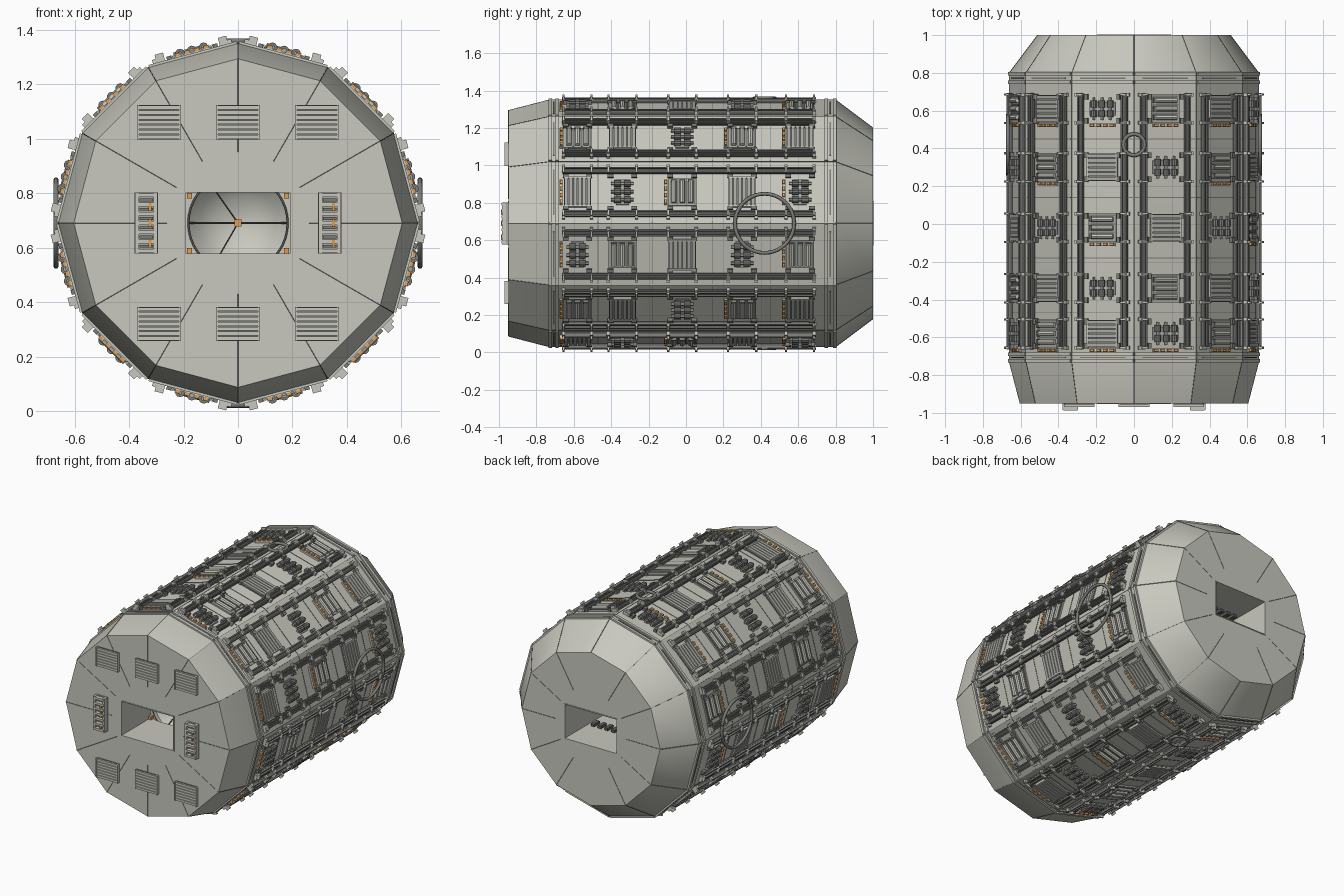
import bpy, bmesh, math
from mathutils import Matrix, Vector

if "Cube" in bpy.data.objects:
    bpy.data.objects.remove(bpy.data.objects["Cube"])


def material(name, rgb):
    m = bpy.data.materials.new(name)
    m.use_nodes = True
    m.diffuse_color = (*rgb, 1)
    m.node_tree.nodes["Principled BSDF"].inputs["Base Color"].default_value = (*rgb, 1)
    return m


LIGHT = material("light grey plating", (0.58, 0.58, 0.52))
MID = material("mid grey metal", (0.40, 0.40, 0.37))
SLATE = material("slate grey metal", (0.20, 0.20, 0.19))
DARK = material("dark grey metal", (0.11, 0.11, 0.105))
ORANGE = material("orange lamp", (0.75, 0.34, 0.08))

T = Matrix.Translation
CENTRE = T((0, 0, 0.69))
SIDES = 12
R = 0.66
APOTHEM = R * math.cos(math.pi / SIDES)
PROFILE = [(-0.95, 0.603), (-0.73, R), (0.80, R), (1.0, 0.51)]
parts = {}


def part(name, mat):
    if name not in parts:
        parts[name] = (bmesh.new(), mat)
    return parts[name][0]


def box(bm, frame, centre, size):
    bmesh.ops.create_cube(bm, size=1, matrix=frame @ T(centre) @ Matrix.Diagonal((*size, 1)))


def rod(bm, frame, a, b, radius, sides=6):
    a, b = frame @ Vector(a), frame @ Vector(b)
    turn = (b - a).to_track_quat("Z", "Y").to_matrix().to_4x4()
    bmesh.ops.create_cone(bm, cap_ends=True, segments=sides, radius1=radius, radius2=radius,
                          depth=(b - a).length, matrix=T((a + b) / 2) @ turn)


def lathe(bm, profile, sides):
    """Closed solid around the long axis, first corner at the top."""
    rings = []
    for y, r in profile:
        rings.append([bm.verts.new(CENTRE @ Vector((r * math.sin(a), y, r * math.cos(a))))
                      for a in (2 * math.pi * i / sides for i in range(sides))])
    for lo, hi in zip(rings, rings[1:]):
        for i in range(sides):
            j = (i + 1) % sides
            bm.faces.new((lo[i], lo[j], hi[j], hi[i]))
    bm.faces.new(rings[0])
    bm.faces.new(rings[-1])
    bmesh.ops.recalc_face_normals(bm, faces=bm.faces)


def finish(name, bm, mat):
    mesh = bpy.data.meshes.new(name)
    bm.to_mesh(mesh)
    bm.free()
    mesh.materials.append(mat)
    obj = bpy.data.objects.new(name, mesh)
    bpy.context.collection.objects.link(obj)
    return obj


def activate(obj):
    bpy.ops.object.select_all(action="DESELECT")
    obj.select_set(True)
    bpy.context.view_layer.objects.active = obj


def carve(obj, bm):
    cutter = finish("cutter", bm, LIGHT)
    cutter.hide_render = True
    mod = obj.modifiers.new("carve", "BOOLEAN")
    mod.operation, mod.solver, mod.object = "DIFFERENCE", "EXACT", cutter
    activate(obj)
    bpy.ops.object.modifier_apply(modifier=mod.name)
    bpy.data.objects.remove(cutter)


# Hull with deep front and rear bays, the front one ending in a dish
bm = bmesh.new()
lathe(bm, PROFILE, SIDES)
hull = finish("hull", bm, LIGHT)
for y, depth in ((-0.95, 0.6), (1.0, 0.8)):
    bm = bmesh.new()
    box(bm, CENTRE, (0, y, 0), (0.38, depth, 0.225))
    carve(hull, bm)
bm = bmesh.new()
lathe(bm, [(-0.66, 0.185), (-0.62, 0.185), (-0.57, 0.14), (-0.53, 0.08), (-0.515, 0.004)], 48)
carve(hull, bm)
activate(hull)
bpy.ops.object.shade_smooth_by_angle(angle=math.radians(28))

# Dish rim, spokes and lamp, bay corner lamps and rear bay teeth
rim = part("dish_rim", SLATE)
ring = [Vector((0.182 * math.cos(a), -0.652, 0.182 * math.sin(a)))
        for a in (2 * math.pi * i / 40 for i in range(40))]
for a, b in zip(ring, ring[1:] + ring[:1]):
    rod(rim, CENTRE, a, b, 0.004)
for deg in (0, 125, 180, 240):
    c, s = math.cos(math.radians(deg)), math.sin(math.radians(deg))
    rod(part("dish_spokes", DARK), CENTRE, (0.18 * c, -0.62, 0.18 * s), (0, -0.56, 0), 0.003)
box(part("dish_lamp", ORANGE), CENTRE, (0, -0.57, 0), (0.027, 0.03, 0.027))
for sx in (-1, 1):
    for sz in (-1, 1):
        box(part("bay_lamps", ORANGE), CENTRE, (sx * 0.178, -0.66, sz * 0.101), (0.02, 0.03, 0.02))
for i in range(7):
    for s in (-1, 1):
        box(part("rear_bay_teeth", DARK), CENTRE, (-0.15 + i * 0.05, 0.74, s * 0.105), (0.025, 0.06, 0.02))

# Fine seams along every hull corner and across both end faces
for i in range(SIDES):
    a = 2 * math.pi * i / SIDES
    d = Vector((math.sin(a), 0, math.cos(a)))
    seam = part("hull_seams", SLATE)
    points = [d * r + Vector((0, y, 0)) for y, r in PROFILE]
    for p, q in zip(points, points[1:]):
        rod(seam, CENTRE, p, q, 0.002, 4)
    for y, r in (PROFILE[0], PROFILE[-1]):
        rod(seam, CENTRE, d * 0.26 + Vector((0, y, 0)), d * r + Vector((0, y, 0)), 0.001, 4)


def grille(f, x, y, w, h, n, slat, name):
    box(part(name + "_backs", SLATE), f, (x, y, 0.004), (w, h, 0.008))
    step = h / n
    for i in range(n):
        box(part(name + "_slats", slat), f, (x, y - h / 2 + (i + 0.5) * step, 0.011),
            (w * 0.94, step * 0.8, 0.014))
    for s in (-1, 1):
        box(part(name + "_frames", LIGHT), f, (x + s * w / 2, y, 0.01), (0.008, h, 0.02))


def vents(f, y):
    box(part("vent_backs", MID), f, (0, y, 0.005), (0.15, 0.15, 0.01))
    for i in (-1, 0, 1):
        yy = y + i * 0.045
        rod(part("vent_pipes", LIGHT), f, (-0.06, yy, 0.014), (0.06, yy, 0.014), 0.014, 8)
        box(part("vent_slots", SLATE), f, (0, yy + 0.022, 0.008), (0.14, 0.008, 0.012))
        box(part("vent_caps", SLATE), f, (-0.062, yy, 0.016), (0.012, 0.03, 0.024))


def machine(f, y):
    box(part("machine_backs", MID), f, (0, y, 0.005), (0.14, 0.07, 0.01))
    for i in (-1, 0, 1):
        x = i * 0.045
        rod(part("machine_shafts", MID), f, (x, y - 0.06, 0.018), (x, y + 0.06, 0.018), 0.009)
        for s in (-1, 1):
            yy = y + s * 0.026
            rod(part("machine_drums", SLATE), f, (x, yy - 0.018, 0.018), (x, yy + 0.018, 0.018), 0.018, 10)


def lamps(f, y):
    box(part("lamp_strips", LIGHT), f, (0, y, 0.006), (0.14, 0.018, 0.012))
    for i in range(4):
        box(part("strip_lamps", ORANGE), f, (-0.054 + i * 0.036, y, 0.014), (0.02, 0.013, 0.018))


# Equipment on each of the twelve sides
SLOTS = (0.61, 0.30, -0.02, -0.34, -0.58)
for k in range(SIDES):
    f = CENTRE @ Matrix.Rotation(2 * math.pi * (k + 0.5) / SIDES, 4, "Y") @ T((0, 0, APOTHEM))
    for s in (-1, 1):
        x = s * 0.12
        box(part("rail_beds", DARK), f, (x, 0.015, 0.006), (0.034, 1.35, 0.012))
        for dx in (-0.012, 0.012):
            box(part("rails", SLATE), f, (x + dx, 0.015, 0.016), (0.008, 1.35, 0.016))
        for y in SLOTS:
            for e in (-0.075, 0.075):
                box(part("rail_clips", LIGHT), f, (x, y + e, 0.02), (0.032, 0.012, 0.036))
                box(part("rail_clip_feet", LIGHT), f, (x + s * 0.012, y + e, 0.012), (0.036, 0.018, 0.02))
                box(part("slot_feet", SLATE), f, (s * 0.088, y + e * 0.85, 0.01), (0.018, 0.03, 0.02))
    for j, y in enumerate(SLOTS):
        kind = (j - k) % 3
        if kind == 0:
            vents(f, y)
        elif kind == 1:
            machine(f, y)
        else:
            grille(f, 0, y, 0.16, 0.145, 6, MID, "side_grille")
        if j in (0, 4) or (kind == 0 and j != 3):
            lamps(f, y - 0.088)
    for y in (0.45, 0.14, -0.18, -0.47):
        box(part("cross_seams", SLATE), f, (0, y, 0), (0.33, 0.004, 0.004))
    # Collars near both ends
    for y in (-0.725, -0.69, 0.75, 0.795):
        box(part("collar_bands", LIGHT), f, (0, y, 0.002), (0.335, 0.018, 0.012))
    for y in (-0.707, 0.772):
        box(part("collar_grooves", SLATE), f, (0, y, 0.001), (0.25, 0.007, 0.006))

# Front face: six grilles and two lamp racks
front = T((0, -0.95, 0.69)) @ Matrix.Rotation(math.pi / 2, 4, "X")
for x in (-0.29, 0, 0.29):
    for y in (-0.37, 0.37):
        grille(front, x, y, 0.155, 0.125, 7, LIGHT, "front_grille")
for s in (-1, 1):
    x = s * 0.337
    box(part("rack_backs", MID), front, (x, 0, 0.006), (0.085, 0.225, 0.012))
    for e in (-0.034, 0.034):
        box(part("rack_posts", LIGHT), front, (x + e, 0, 0.02), (0.014, 0.225, 0.028))
    for i in range(7):
        y = -0.102 + i * 0.034
        box(part("rack_rungs", LIGHT), front, (x, y, 0.024), (0.075, 0.014, 0.026))
        if i < 6:
            box(part("rack_gaps", SLATE), front, (x, y + 0.017, 0.012), (0.05, 0.01, 0.012))
    for y in (-0.075, 0, 0.06):
        box(part("rack_lamps", ORANGE), front, (x + 0.014, y, 0.032), (0.011, 0.03, 0.012))

# Thin raised frames around both bays
back = T((0, 1.0, 0.69)) @ Matrix.Rotation(math.pi, 4, "Z") @ Matrix.Rotation(math.pi / 2, 4, "X")
for f in (front, back):
    for s in (-1, 1):
        box(part("bay_frames", LIGHT), f, (s * 0.193, 0, 0), (0.006, 0.237, 0.006))
        box(part("bay_frames", LIGHT), f, (0, s * 0.1155, 0), (0.392, 0.006, 0.006))

for name, (bm, mat) in parts.items():
    finish(name, bm, mat)

# Large side hoops, small top and bottom hoops
for k, (name, size) in enumerate((("top_hoop", 0.056), ("left_hoop", 0.158),
                                  ("bottom_hoop", 0.056), ("right_hoop", 0.158))):
    m = CENTRE @ Matrix.Rotation(k * math.pi / 2, 4, "Y") @ T((0, 0.42, R + 0.008))
    bpy.ops.mesh.primitive_torus_add(major_radius=size, minor_radius=0.01,
                                     major_segments=40, minor_segments=8)
    hoop = bpy.context.object
    hoop.name = name
    hoop.matrix_world = m
    hoop.data.materials.append(SLATE)
    bpy.ops.object.shade_smooth_by_angle(angle=math.radians(50))
